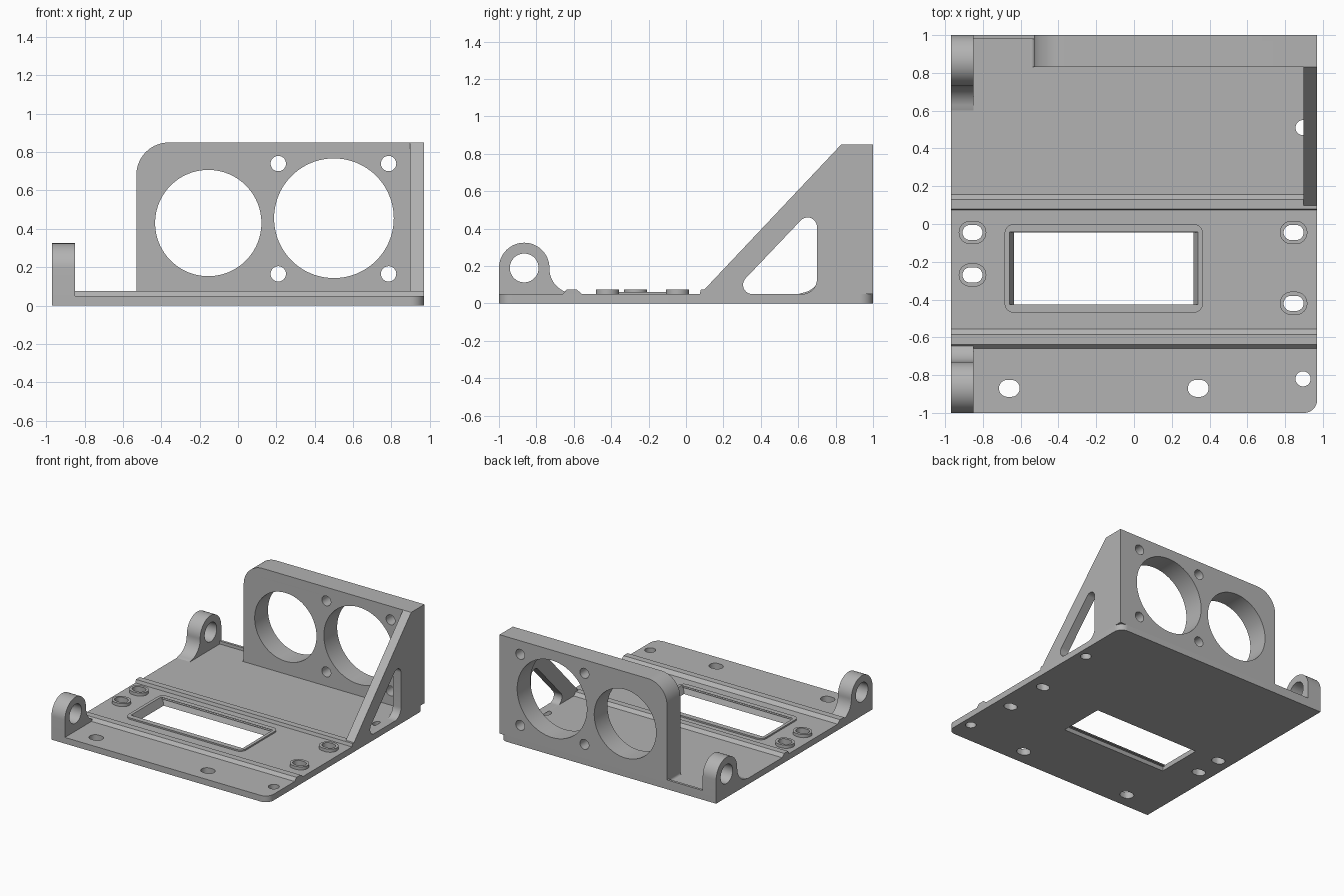
import bpy, bmesh
from math import sin, cos, pi, radians

cube = bpy.data.objects.get("Cube")
if cube:
    bpy.data.objects.remove(cube, do_unlink=True)

grey = bpy.data.materials.new("plain_grey")
grey.use_nodes = True
grey.diffuse_color = (0.45, 0.45, 0.45, 1)
grey.node_tree.nodes["Principled BSDF"].inputs["Base Color"].default_value = grey.diffuse_color


def arc(cx, cy, r, start, end, n=12):
    angles = [radians(start + (end - start) * i / n) for i in range(n + 1)]
    return [(cx + r * cos(a), cy + r * sin(a)) for a in angles]


def circle(cx, cy, r, n=64):
    return arc(cx, cy, r, 0, 360, n)[:-1]


def slot(cx, cy, half, r):
    d = half - r
    return arc(cx + d, cy, r, -90, 90, 16) + arc(cx - d, cy, r, 90, 270, 16)


def rect(x0, x1, y0, y1, r=0):
    if not r:
        return [(x0, y0), (x1, y0), (x1, y1), (x0, y1)]
    return (arc(x0 + r, y0 + r, r, 180, 270) + arc(x1 - r, y0 + r, r, 270, 360)
            + arc(x1 - r, y1 - r, r, 0, 90) + arc(x0 + r, y1 - r, r, 90, 180))


def prism(name, loops, axis, lo, hi, edit=None):
    """Extrude an outline with holes along an axis, from lo to hi."""
    curve = bpy.data.curves.new(name, 'CURVE')
    curve.dimensions = '2D'
    curve.fill_mode = 'BOTH'
    curve.extrude = (hi - lo) / 2
    for loop in loops:
        spline = curve.splines.new('POLY')
        spline.points.add(len(loop) - 1)
        for p, (u, v) in zip(spline.points, loop):
            p.co = (u, v, 0, 1)
        spline.use_cyclic_u = True
    temp = bpy.data.objects.new(name + "_outline", curve)
    bpy.context.collection.objects.link(temp)
    bpy.context.view_layer.update()
    mesh = bpy.data.meshes.new_from_object(temp.evaluated_get(bpy.context.evaluated_depsgraph_get()))
    bpy.data.objects.remove(temp, do_unlink=True)
    bpy.data.curves.remove(curve)

    bm = bmesh.new()
    bm.from_mesh(mesh)
    bmesh.ops.remove_doubles(bm, verts=bm.verts, dist=0.0005)
    for vert in bm.verts:
        u, v, w = vert.co
        w += (lo + hi) / 2
        vert.co = {'x': (w, u, v), 'y': (u, w, v), 'z': (u, v, w)}[axis]
    if edit:
        edit(bm)
    bmesh.ops.recalc_face_normals(bm, faces=bm.faces)
    bm.to_mesh(mesh)
    bm.free()
    mesh.name = name
    mesh.materials.clear()
    mesh.materials.append(grey)
    obj = bpy.data.objects.new(name, mesh)
    bpy.context.collection.objects.link(obj)
    bpy.ops.object.select_all(action='DESELECT')
    obj.select_set(True)
    bpy.context.view_layer.objects.active = obj
    bpy.ops.object.shade_smooth_by_angle(angle=radians(30))
    return obj


X, T, RIDGE = 0.97, 0.05, 0.075
WX, WY = -0.16, -0.235          # window centre
window = rect(WX - 0.475, WX + 0.475, WY - 0.19, WY + 0.19)


def flare(amount_at):
    """Widen the window opening towards the top."""
    def edit(bm):
        for v in bm.verts:
            dx, dy = v.co.x - WX, v.co.y - WY
            if abs(dx) < 0.48 and abs(dy) < 0.195:
                d = amount_at(v.co.z)
                v.co.x += d if dx > 0 else -d
                v.co.y += d if dy > 0 else -d
    return edit


# Base plate with slots and screw holes
bosses = [(-0.855, -0.045), (-0.855, -0.27), (0.845, -0.045), (0.845, -0.42)]
outline = [(-X, 1), (-X, -1)] + arc(X - 0.07, -0.93, 0.07, -90, 0) + arc(X - 0.07, 0.93, 0.07, 0, 90)
holes = [slot(x, y, 0.053, 0.04) for x, y in bosses]
holes += [slot(x, -0.87, 0.055, 0.045) for x in (-0.66, 0.34)]
holes += [circle(0.895, y, 0.04) for y in (-0.82, 0.51)]
prism("base_plate", [outline, window] + holes, 'z', 0, T, flare(lambda z: 0.4 * z))

# Window rim and slotted bosses
prism("window_rim", [rect(-0.685, 0.365, -0.47, 0, 0.05), window], 'z', T, 0.062,
      flare(lambda z: 0.4 * z))
for i, (x, y) in enumerate(bosses):
    prism(f"boss_{i + 1}", [slot(x, y, 0.073, 0.062), slot(x, y, 0.053, 0.04)], 'z', T, RIDGE)

# Cross ridges and the small back lip
prism("front_ridge", [[(-0.66, T), (-0.637, RIDGE), (-0.585, RIDGE), (-0.555, T)]], 'x', -X, X)
prism("back_ridge", [[(0.073, T), (0.08, RIDGE), (0.13, RIDGE), (0.155, T)]], 'x', -X, X)
prism("back_lip", [rect(-0.85, -0.53, T, RIDGE)], 'y', 0.98, 1)

# Hinge lugs, mirrored front to back
for name, s in (("front_lug", 1), ("back_lug", -1)):
    profile = ([(-1, T)] + arc(-0.865, 0.19, 0.135, 180, 0, 32)
               + arc(-0.6, 0.185, 0.13, 180, 262, 16) + [(-0.6, T)])
    loops = [profile, circle(-0.865, 0.19, 0.077)]
    prism(name, [[(s * y, z) for y, z in loop] for loop in loops], 'x', -X, -0.85)


# Mounting wall with two large openings and four screw holes
def round_back_edge(bm):
    edges = [e for e in bm.edges
             if all(v.co.x > X - 0.001 and v.co.y > 0.999 for v in e.verts)]
    bmesh.ops.bevel(bm, geom=edges, offset=0.07, segments=12, profile=0.5, affect='EDGES')


H = 0.85
wall = ([(X, T), (X, H)] + arc(-0.36, H - 0.17, 0.17, 90, 180, 20)
        + arc(-0.55, T + 0.02, 0.02, 0, -90, 6))
wall_holes = [circle(-0.155, 0.43, 0.277, 96), circle(0.5, 0.455, 0.312, 96)]
wall_holes += [circle(x, z, 0.04) for x in (0.21, 0.785) for z in (0.165, 0.74)]
prism("mounting_wall", [wall] + wall_holes, 'y', 0.83, 1, round_back_edge)

# Side brace with a rounded triangular opening
opening = (arc(0.355, T + 0.05, 0.05, 134, 270) + arc(0.62, T + 0.08, 0.08, 270, 360)
           + arc(0.65, 0.41, 0.05, 0, 134))
prism("side_brace", [[(0.075, T), (0.83, T), (0.83, H)], opening], 'x', 0.897, X)
